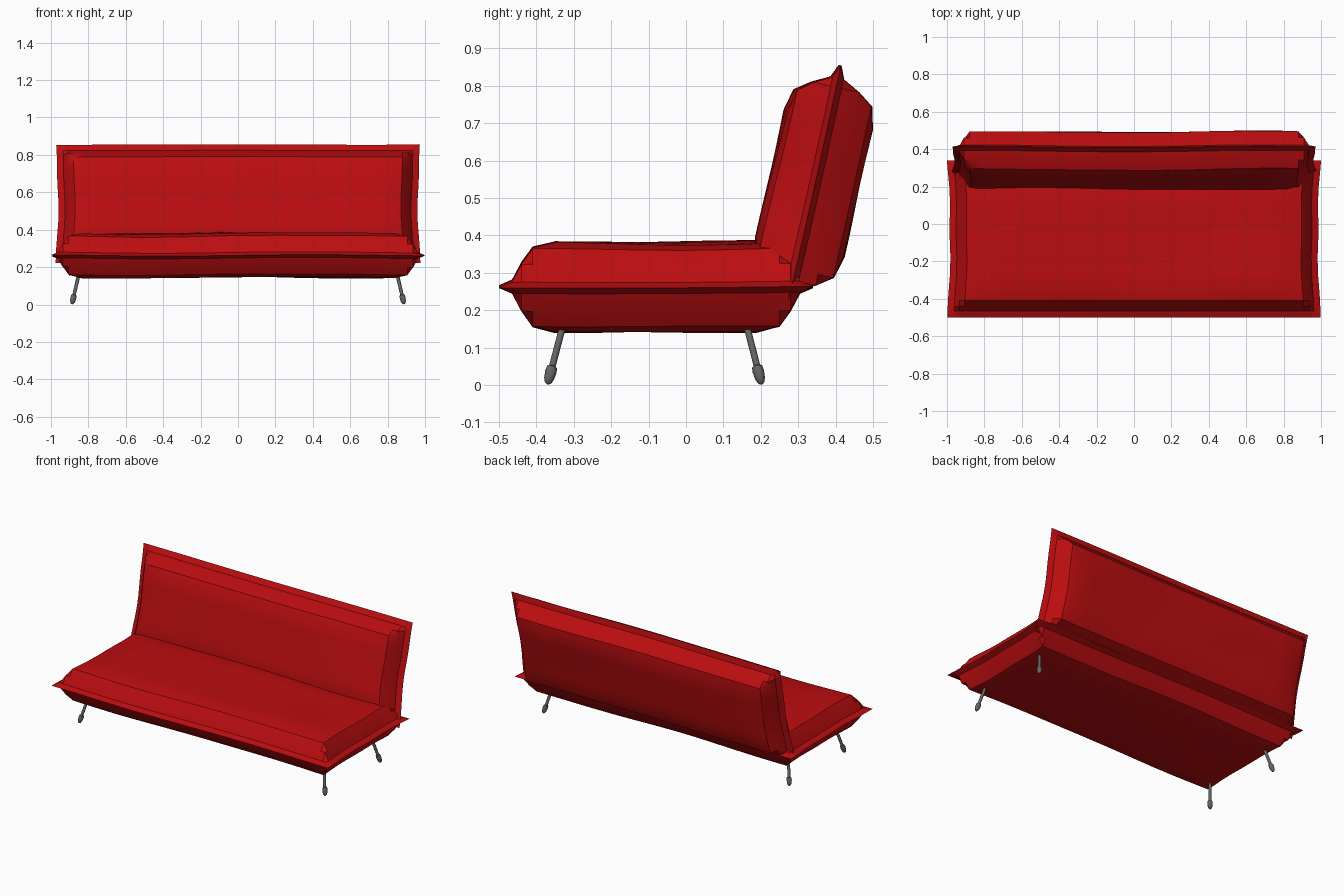
import bpy, bmesh, math
from mathutils import Vector

cube = bpy.data.objects.get("Cube")
if cube:
    bpy.data.objects.remove(cube, do_unlink=True)


def material(name, color):
    m = bpy.data.materials.new(name)
    m.use_nodes = True
    m.diffuse_color = color
    m.node_tree.nodes["Principled BSDF"].inputs["Base Color"].default_value = color
    return m


RED = material("red fabric", (0.5, 0.004, 0.005, 1))
GREY = material("grey metal", (0.13, 0.13, 0.13, 1))

# Cushion edge: distance in from the seam, height above the seam
EDGE = [(0, 0), (0.035, 0.015), (0.06, 0.062), (0.09, 0.103), (0.15, 0.118)]


def puff(d):
    for (d0, h0), (d1, h1) in zip(EDGE, EDGE[1:]):
        if d <= d1:
            return h0 + (h1 - h0) * (d - d0) / (d1 - d0)
    return EDGE[-1][1]


def stations(length, inner):
    """Grid lines from 0 to length, dense along the padded edges."""
    pad = [d for d, h in EDGE]
    gap = length - 2 * pad[-1]
    mid = [pad[-1] + gap * i / inner for i in range(1, inner)]
    return pad + mid + [length - d for d in reversed(pad)]


def finish(bm, name, mat, angle):
    bmesh.ops.remove_doubles(bm, verts=bm.verts, dist=0.0001)
    bmesh.ops.recalc_face_normals(bm, faces=bm.faces)
    mesh = bpy.data.meshes.new(name)
    bm.to_mesh(mesh)
    bm.free()
    mesh.materials.append(mat)
    ob = bpy.data.objects.new(name, mesh)
    bpy.context.collection.objects.link(ob)
    bpy.ops.object.select_all(action='DESELECT')
    ob.select_set(True)
    bpy.context.view_layer.objects.active = ob
    bpy.ops.object.shade_smooth_by_angle(angle=math.radians(angle))
    return ob


def cushion(name, start, end, half_width):
    """Two puffed sheets joined at a seam; start and end are the seam ends."""
    start, end = Vector(start), Vector(end)
    depth = (end - start).length
    along = (end - start).normalized()
    normal = Vector((1, 0, 0)).cross(along)
    us, vs = stations(2 * half_width, 14), stations(depth, 6)
    bm = bmesh.new()
    for side in (1, -1):
        grid = []
        for v in vs:
            row = []
            for u in us:
                x = u - half_width
                h = puff(min(u, 2 * half_width - u, v, depth - v))
                # soft creases in the padding and slightly drawn-in sides
                h *= 1 + 0.03 * math.sin(5 * x + side) * math.cos(9 * v + 2 * x)
                s = 2 * v / depth - 1
                x *= 1 - 0.014 * (1 - s * s) + 0.003 * math.sin(17 * v)
                sag = 0.004 * math.sin(4 * x + 3 * v)
                p = start + along * v + normal * (side * h + sag)
                row.append(bm.verts.new((x, p.y, p.z)))
            grid.append(row)
        for a, b in zip(grid, grid[1:]):
            for i in range(len(us) - 1):
                bm.faces.new((a[i], a[i + 1], b[i + 1], b[i]))
    return finish(bm, name, RED, 35)


cushion("seat_cushion", (0, -0.5, 0.263), (0, 0.34, 0.263), 0.997)
cushion("backrest_cushion", (0, 0.27, 0.222), (0, 0.412, 0.855), 0.975)

# Leg outline: fraction of the leg from top to floor, radius
LEG = [(-0.1, 0.009), (0.68, 0.009), (0.7, 0.014), (0.78, 0.0155),
       (0.9, 0.0135), (0.97, 0.009), (1, 0.003)]


def leg(name, top, foot, sides=16):
    top, foot = Vector(top), Vector(foot)
    axis = foot - top
    turn = Vector((0, 0, 1)).rotation_difference(axis)
    bm = bmesh.new()
    rings = []
    for t, r in LEG:
        ring = []
        for i in range(sides):
            a = math.tau * i / sides
            p = top + axis * t + turn @ Vector((r * math.cos(a), r * math.sin(a), 0))
            ring.append(bm.verts.new(p))
        rings.append(ring)
    for a, b in zip(rings, rings[1:]):
        for i in range(sides):
            j = (i + 1) % sides
            bm.faces.new((a[i], a[j], b[j], b[i]))
    bm.faces.new(rings[0])
    bm.faces.new(rings[-1])
    finish(bm, name, GREY, 40)


# Four splayed legs
for side, s in (("left", 1), ("right", -1)):
    leg("front_leg_" + side, (s * 0.852, -0.33, 0.155), (s * 0.888, -0.37, 0.002))
    leg("rear_leg_" + side, (s * 0.852, 0.162, 0.16), (s * 0.888, 0.202, 0.002))
